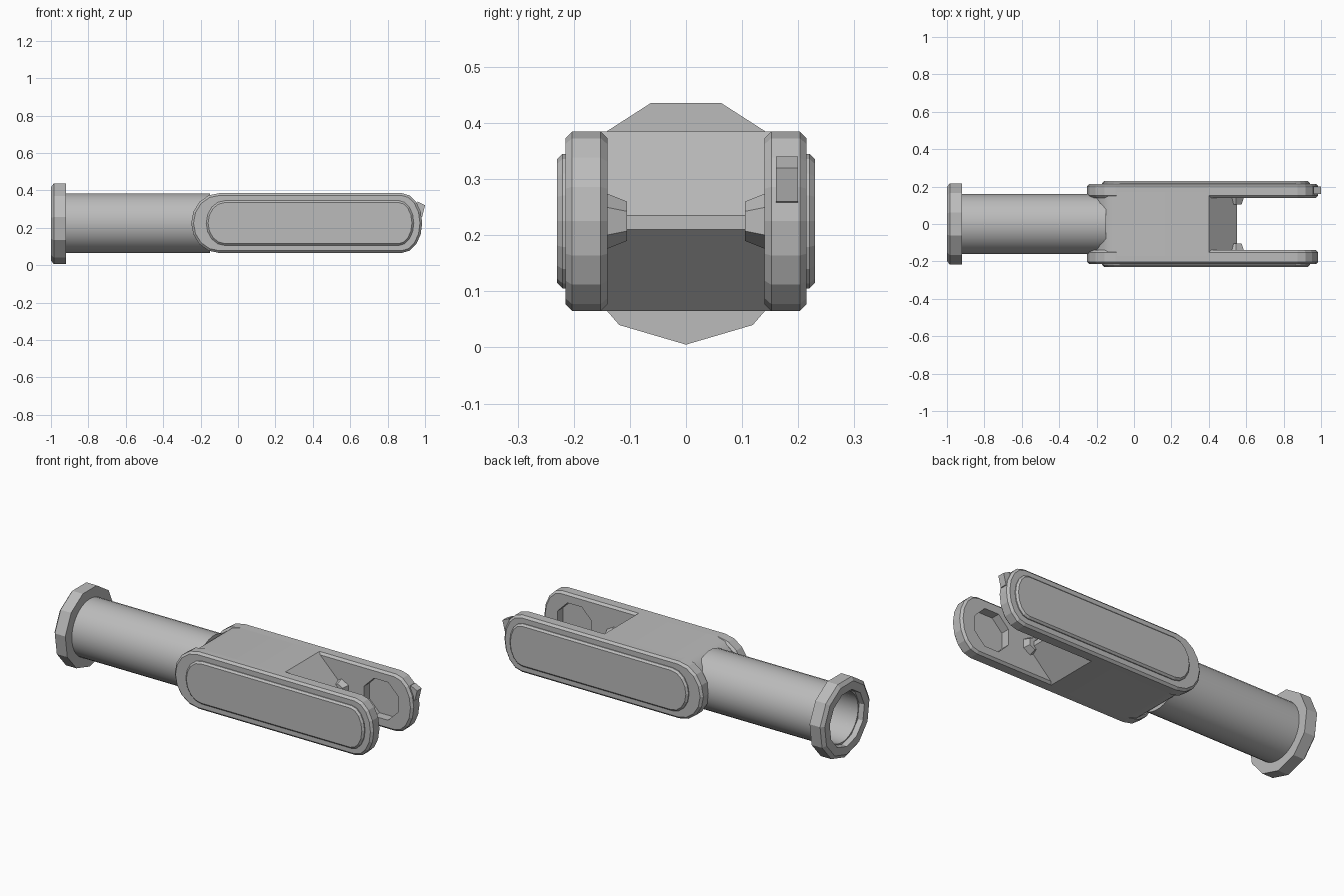
import bpy, bmesh, math
from mathutils import Matrix

cube = bpy.data.objects.get("Cube")
if cube:
    bpy.data.objects.remove(cube, do_unlink=True)

AXIS_Z = 0.225   # height of the centre line

grey = bpy.data.materials.new("plain grey")
grey.use_nodes = True
grey.diffuse_color = (0.5, 0.5, 0.5, 1)
grey.node_tree.nodes["Principled BSDF"].inputs["Base Color"].default_value = (0.5, 0.5, 0.5, 1)


def finish(name, bm):
    bmesh.ops.recalc_face_normals(bm, faces=bm.faces)
    mesh = bpy.data.meshes.new(name)
    bm.to_mesh(mesh)
    bm.free()
    obj = bpy.data.objects.new(name, mesh)
    bpy.context.collection.objects.link(obj)
    mesh.materials.append(grey)
    return obj


def prism(name, outline, y0, y1):
    """Extrude an (x, z) outline from y0 to y1."""
    bm = bmesh.new()
    face = bm.faces.new([bm.verts.new((x, y0, z)) for x, z in outline])
    out = bmesh.ops.extrude_face_region(bm, geom=[face])["geom"]
    moved = [v for v in out if isinstance(v, bmesh.types.BMVert)]
    bmesh.ops.translate(bm, verts=moved, vec=(0, y1 - y0, 0))
    return finish(name, bm)


def lathe(name, profile, sides):
    """Spin a closed (x, radius) profile about the centre line."""
    bm = bmesh.new()
    rings = []
    for i in range(sides):
        a = math.tau * (i + 0.5) / sides
        rings.append([bm.verts.new((x, r * math.sin(a), AXIS_Z + r * math.cos(a)))
                      for x, r in profile])
    n = len(profile)
    for i in range(sides):
        a, b = rings[i], rings[(i + 1) % sides]
        for j in range(n):
            k = (j + 1) % n
            bm.faces.new((a[j], a[k], b[k], b[j]))
    return finish(name, bm)


def rounded_end(x, depth, half, steps=8):
    """Half ellipse ending at x; a negative depth bulges towards -x."""
    pts = []
    for i in range(steps + 1):
        a = -math.pi / 2 + math.pi * i / steps
        side = 1 if depth > 0 else -1
        pts.append((x - depth + depth * math.cos(a), AXIS_Z + side * half * math.sin(a)))
    return pts


def slot(x0, x1, half, back, front):
    return rounded_end(x1, front, half) + rounded_end(x0, -back, half)


def bevel(obj, width):
    mod = obj.modifiers.new("edge", "BEVEL")
    mod.width = width
    mod.segments = 1
    mod.limit_method = "ANGLE"
    mod.angle_limit = math.radians(50)


def smooth(obj):
    bpy.ops.object.select_all(action="DESELECT")
    obj.select_set(True)
    bpy.context.view_layer.objects.active = obj
    bpy.ops.object.shade_smooth_by_angle(angle=math.radians(35))


# Hollow handle tube and its faceted end collar
tube = lathe("handle_tube", [(-0.97, 0.16), (-0.15, 0.16), (-0.15, 0.01),
                             (-0.35, 0.01), (-0.35, 0.14), (-0.97, 0.14)], 32)
smooth(tube)
lathe("end_collar", [(-1, 0.2), (-0.985, 0.22), (-0.92, 0.22),
                     (-0.92, 0.145), (-1, 0.155)], 11)

# Central block, rounded behind and wedge-shaped towards the fork
wedge = [(0.4, 0.065), (0.55, 0.21), (0.55, 0.235), (0.4, 0.385)]
block = prism("central_block", wedge + rounded_end(-0.22, -0.13, 0.16), -0.17, 0.17)
smooth(block)

# Fork arms with raised outer panels, inner sockets and small stop lugs
for side, label in ((-1, "right"), (1, "left")):
    arm = prism(label + "_fork_arm", slot(-0.25, 0.985, 0.16, 0.15, 0.11),
                side * 0.14, side * 0.215)
    bevel(arm, 0.012)

    # Eight-sided socket cut into the inner face
    ring = [(0.79 + 0.115 * math.cos(math.tau * (i + 0.5) / 8),
             AXIS_Z + 0.115 * math.sin(math.tau * (i + 0.5) / 8)) for i in range(8)]
    cutter = prism(label + "_socket_cutter", ring, side * 0.1, side * 0.19)
    cutter.hide_render = True
    cutter.hide_set(True)
    cutter.display_type = "WIRE"
    cut = arm.modifiers.new("socket", "BOOLEAN")
    cut.operation = "DIFFERENCE"
    cut.solver = "EXACT"
    cut.object = cutter

    panel = prism(label + "_side_panel", slot(-0.17, 0.94, 0.12, 0.1, 0.08),
                  side * 0.2, side * 0.23)
    bevel(panel, 0.01)

    # Tapered stop lug beside the wedge
    bm = bmesh.new()
    bmesh.ops.create_cone(bm, cap_ends=True, segments=6, radius1=0.055, radius2=0.035,
                          depth=0.05,
                          matrix=Matrix.Translation((0.545, side * 0.13, AXIS_Z))
                          @ Matrix.Rotation(side * math.pi / 2, 4, "X"))
    finish(label + "_stop_lug", bm)

# Small pointed catch on the tip of the left arm
prism("tip_catch", [(0.96, 0.25), (0.985, 0.26), (1, 0.32), (0.96, 0.34)], 0.16, 0.2)
